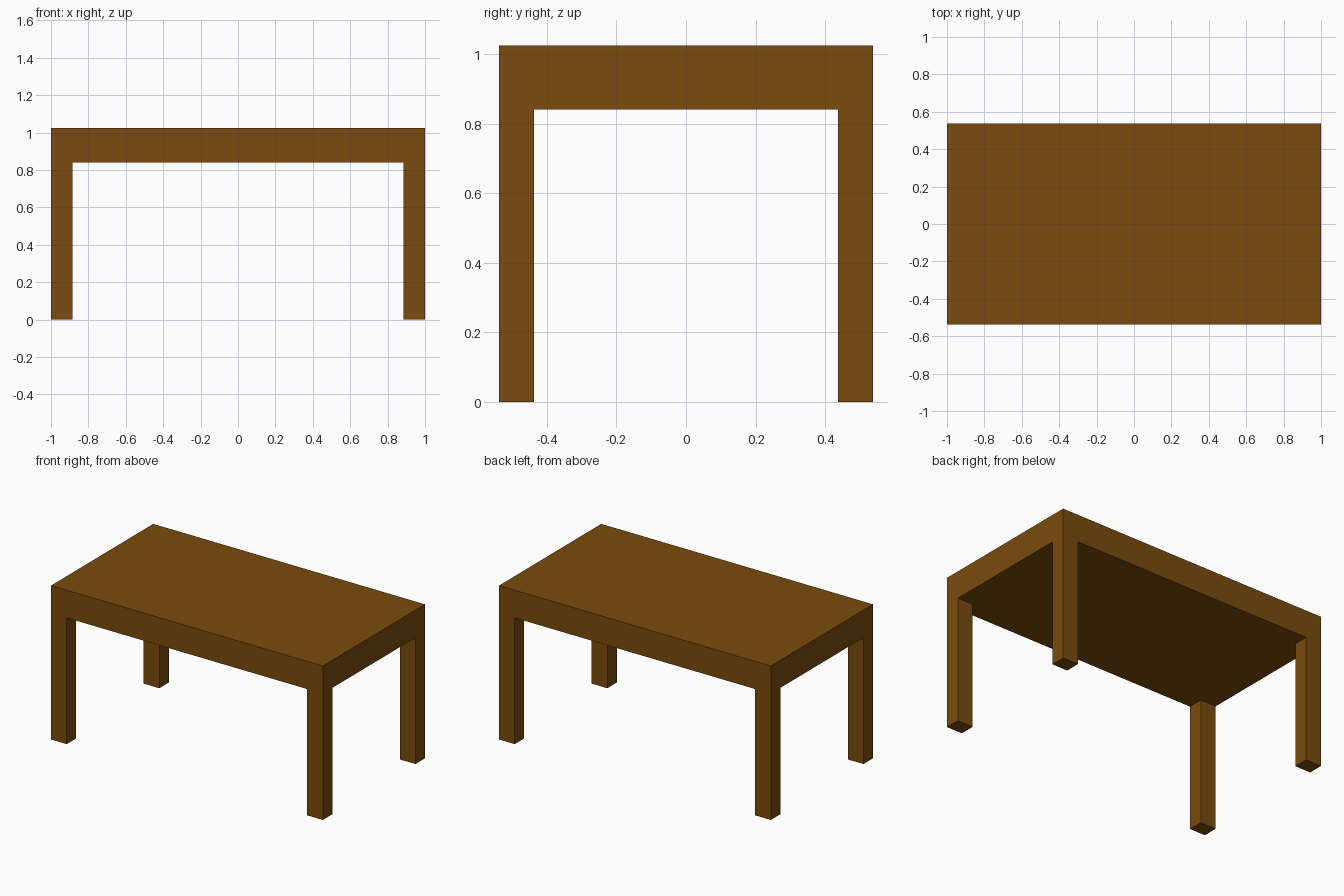
import bpy

if "Cube" in bpy.data.objects:
    bpy.data.objects.remove(bpy.data.objects["Cube"])

HALF_X, HALF_Y = 1.0, 0.537      # table footprint
TOP_Z, UNDER_Z = 1.024, 0.84     # slab top and underside
LEG_X, LEG_Y = 0.115, 0.10       # leg section

wood = bpy.data.materials.new("brown wood")
wood.diffuse_color = (0.195, 0.07, 0.004, 1.0)
wood.use_nodes = True
wood.node_tree.nodes["Principled BSDF"].inputs["Base Color"].default_value = wood.diffuse_color


def box(name, lo, hi):
    """Axis-aligned box between two corners."""
    centre = [(a + b) / 2 for a, b in zip(lo, hi)]
    bpy.ops.mesh.primitive_cube_add(size=1, location=centre)
    obj = bpy.context.object
    obj.name = name
    obj.scale = [b - a for a, b in zip(lo, hi)]
    bpy.ops.object.transform_apply(location=False, rotation=False, scale=True)
    obj.data.materials.append(wood)
    return obj


# Thick table top
box("table_top", (-HALF_X, -HALF_Y, UNDER_Z), (HALF_X, HALF_Y, TOP_Z))

# Four legs flush with the corners
for side, sx in (("left", -1), ("right", 1)):
    for end, sy in (("front", -1), ("back", 1)):
        xs = sorted((sx * HALF_X, sx * (HALF_X - LEG_X)))
        ys = sorted((sy * HALF_Y, sy * (HALF_Y - LEG_Y)))
        box(f"{end}_{side}_leg", (xs[0], ys[0], 0), (xs[1], ys[1], UNDER_Z))
